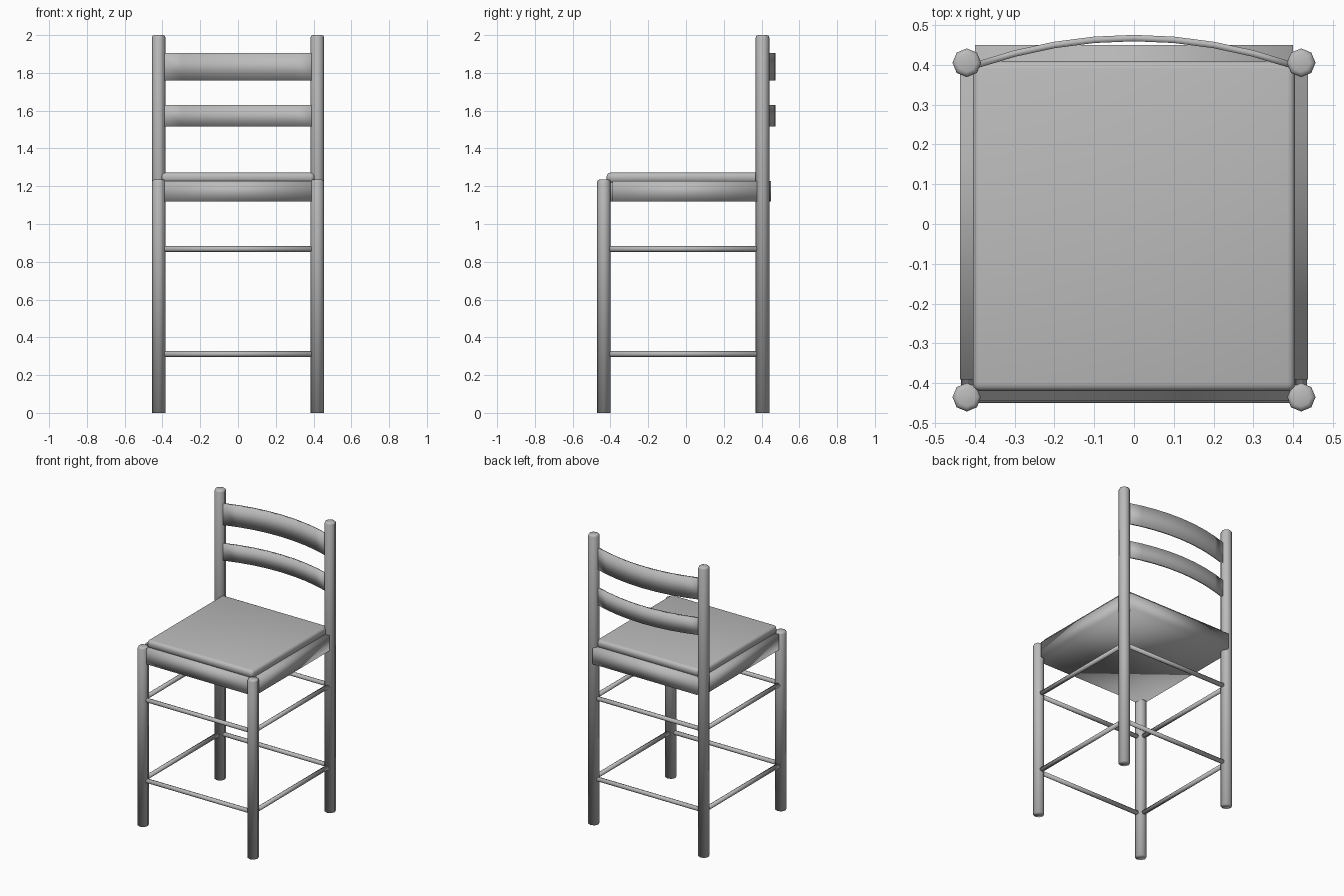
import bpy, bmesh, math
from mathutils import Matrix, Vector

cube = bpy.data.objects.get("Cube")
if cube:
    bpy.data.objects.remove(cube, do_unlink=True)

grey = bpy.data.materials.new("plain grey")
grey.use_nodes = True
grey.diffuse_color = (0.5, 0.5, 0.5, 1)
grey.node_tree.nodes["Principled BSDF"].inputs["Base Color"].default_value = grey.diffuse_color


def finish(bm, name):
    """Turn a bmesh into a smooth shaded grey object."""
    bmesh.ops.recalc_face_normals(bm, faces=bm.faces[:])
    mesh = bpy.data.meshes.new(name)
    bm.to_mesh(mesh)
    bm.free()
    mesh.materials.append(grey)
    for p in mesh.polygons:
        p.use_smooth = True
    obj = bpy.data.objects.new(name, mesh)
    bpy.context.collection.objects.link(obj)
    return obj


def rod(name, start, end, radius, round_top=0):
    """Eight sided rod between two points, with an optional eased top rim."""
    start, end = Vector(start), Vector(end)
    axis = end - start
    bm = bmesh.new()
    bmesh.ops.create_cone(bm, cap_ends=True, segments=8, radius1=radius, radius2=radius, depth=axis.length)
    if round_top:
        rim = [e for e in bm.edges if all(v.co.z > 0 for v in e.verts)]
        bmesh.ops.bevel(bm, geom=rim, offset=round_top, segments=2, profile=0.5, affect='EDGES')
        top = max(bm.faces, key=lambda f: f.calc_center_median().z)
        bmesh.ops.poke(bm, faces=[top])
    turn = axis.to_track_quat('Z', 'Y').to_matrix().to_4x4()
    bm.transform(Matrix.Translation((start + end) / 2) @ turn)
    return finish(bm, name)


LEG_X, FRONT_Y, BACK_Y = 0.42, -0.435, 0.405

# Legs, the back pair running up as back posts
for side, x in (("left", LEG_X), ("right", -LEG_X)):
    rod("front_leg_" + side, (x, FRONT_Y, 0), (x, FRONT_Y, 1.235), 0.036, 0.012)
    rod("back_leg_" + side, (x, BACK_Y, 0), (x, BACK_Y, 2), 0.036, 0.012)

# Two levels of rungs on all four sides
for level, z in (("lower", 0.312), ("upper", 0.868)):
    for side, x in (("left", LEG_X), ("right", -LEG_X)):
        rod(f"{level}_rung_{side}", (x, FRONT_Y + 0.03, z), (x, BACK_Y - 0.03, z), 0.015)
    for side, y in (("front", FRONT_Y), ("back", BACK_Y)):
        rod(f"{level}_rung_{side}", (-0.39, y, z), (0.39, y, z), 0.015)

# Seat frame, notched at the corners around the legs
outline = [(0.4, -0.445), (0.4, -0.39), (0.437, -0.39), (0.437, 0.385), (0.4, 0.385), (0.4, 0.45)]
outline += [(-x, y) for x, y in reversed(outline)]
bm = bmesh.new()
base = bm.faces.new([bm.verts.new((x, y, 1.12)) for x, y in outline])
grown = bmesh.ops.extrude_face_region(bm, geom=[base])["geom"]
bmesh.ops.translate(bm, verts=[g for g in grown if isinstance(g, bmesh.types.BMVert)], vec=(0, 0, 0.107))
if not base.is_valid or len([f for f in bm.faces if abs(f.calc_center_median().z - 1.12) < 0.001]) == 0:
    bm.faces.new([v for v in bm.verts if v.co.z < 1.13])
finish(bm, "seat_frame")

# Cushion with rounded rim, its top fanned from the centre
bm = bmesh.new()
bmesh.ops.create_cube(bm, size=1)
bmesh.ops.scale(bm, vec=(0.81, 0.83, 0.052), verts=bm.verts)
bmesh.ops.translate(bm, vec=(0, -0.005, 1.246), verts=bm.verts)
edges = [e for e in bm.edges if any(v.co.z > 1.25 for v in e.verts)]
bmesh.ops.bevel(bm, geom=edges, offset=0.02, segments=3, profile=0.5, affect='EDGES')
bmesh.ops.poke(bm, faces=[max(bm.faces, key=lambda f: f.calc_center_median().z)])
finish(bm, "seat_cushion")


def slat(name, z0, z1, steps=8):
    """Thin back slat bowed towards the back."""
    bm = bmesh.new()
    rings = []
    for i in range(steps + 1):
        t = 2 * i / steps - 1
        x, y = 0.4 * t, 0.467 - 0.069 * t * t
        slope = -0.345 * t
        n = Vector((-slope, 1, 0)).normalized() * 0.008
        rings.append([bm.verts.new((x + s * n.x, y + s * n.y, z))
                      for s, z in ((-1, z0), (1, z0), (1, z1), (-1, z1))])
    for a, b in zip(rings, rings[1:]):
        for k in range(4):
            bm.faces.new((a[k], a[(k + 1) % 4], b[(k + 1) % 4], b[k]))
    bm.faces.new(rings[0])
    bm.faces.new(rings[-1])
    finish(bm, name)


# Back slats
slat("lower_back_slat", 1.515, 1.63)
slat("upper_back_slat", 1.76, 1.905)
